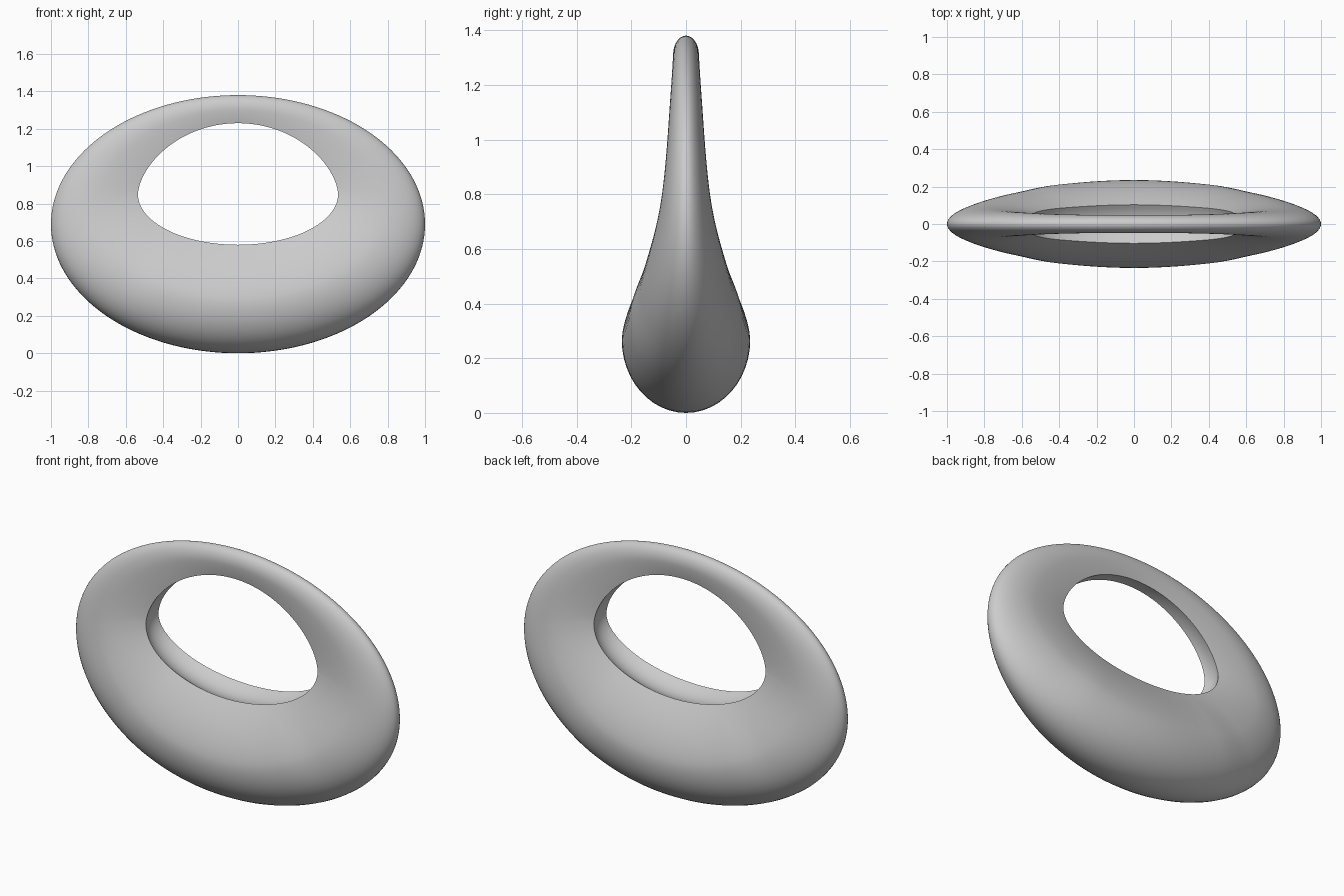
import bpy, bmesh
from math import sin, cos, pi, sqrt, radians, degrees

if "Cube" in bpy.data.objects:
    bpy.data.objects.remove(bpy.data.objects["Cube"])

N = 144  # sections around the ring


def interp(keys, x):
    # smooth interpolation through a few key values (finite-difference tangents)
    k = [(-keys[1][0], keys[1][1])] + keys + [(360 - keys[-2][0], keys[-2][1])]
    for i in range(1, len(k) - 2):
        (xa, ya), (x0, y0), (x1, y1), (xb, yb) = k[i - 1:i + 3]
        if x <= x1 + 1e-6:
            h = x1 - x0
            u = (x - x0) / h
            m0, m1 = (y1 - ya) / (x1 - xa) * h, (yb - y0) / (xb - x0) * h
            return ((2*u**3 - 3*u**2 + 1) * y0 + (u**3 - 2*u**2 + u) * m0
                    + (3*u**2 - 2*u**3) * y1 + (u**3 - u**2) * m1)


# half thickness at the widest point and at the hole rim, by angle from the bottom
WIDTH = [(0, .235), (31, .21), (51, .168), (90, .093), (135, .058), (180, .047)]
RIM = [(0, .103), (45, .086), (90, .056), (135, .042), (180, .034)]
PEAK = 0.46


def section(a):
    """Closed cross-section between the outer ellipse and the hole edge."""
    deg = degrees(a) if a <= pi else 360 - degrees(a)
    w, r = interp(WIDTH, deg), interp(RIM, deg)
    c, s = -cos(a), sin(a)
    ox, oz = s, .69 + .69 * c
    ix = .535 * s
    iz = .85 + (.38 * c**1.2 if c > 0 else .27 * c)
    half = []
    # rounded outer edge
    for i in range(13):
        q = i / 12 * pi / 2
        half.append((PEAK * (1 - cos(q)), w * sin(q)))
    # taper towards the hole
    for i in range(1, 13):
        u = i / 12
        half.append((PEAK + (1 - PEAK) * u, w - (w - r) * u**1.6))
    # shallow hollow in the hole wall
    length = sqrt((ix - ox)**2 + (iz - oz)**2)
    depth = r * (.22 - .16 * c) / length
    wall = [(1 - depth * (1 - v * v), r * v) for v in (.8, .6, .4, .2, 0, -.2, -.4, -.6, -.8)]
    pts = half + wall + [(p, -y) for p, y in reversed(half[1:])]
    return [(ox + (ix - ox) * p, y, oz + (iz - oz) * p) for p, y in pts]


# ring body
bm = bmesh.new()
loops = [[bm.verts.new(p) for p in section(2 * pi * i / N)] for i in range(N)]
M = len(loops[0])
for i in range(N):
    a, b = loops[i], loops[(i + 1) % N]
    for j in range(M):
        k = (j + 1) % M
        bm.faces.new((a[j], a[k], b[k], b[j]))
bmesh.ops.recalc_face_normals(bm, faces=bm.faces)
mesh = bpy.data.meshes.new("ring_body")
bm.to_mesh(mesh)
bm.free()
body = bpy.data.objects.new("ring_body", mesh)
bpy.context.collection.objects.link(body)
bpy.context.view_layer.objects.active = body
body.select_set(True)
bpy.ops.object.shade_smooth_by_angle(angle=radians(35))
